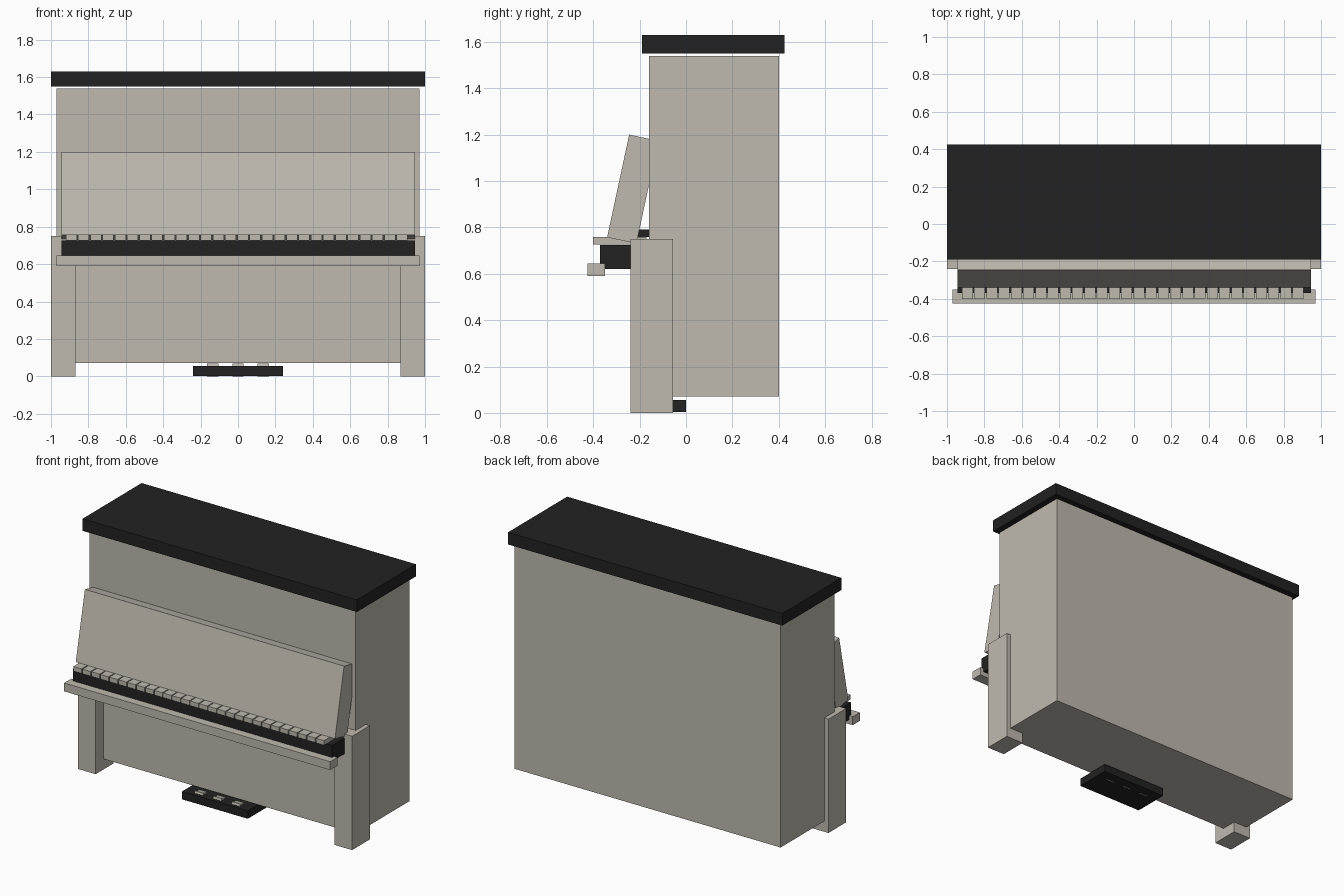
import bpy
import math
from mathutils import Matrix, Vector

cube = bpy.data.objects.get("Cube")
if cube:
    bpy.data.objects.remove(cube, do_unlink=True)


def material(name, rgb):
    mat = bpy.data.materials.new(name)
    mat.use_nodes = True
    color = (*rgb, 1.0)
    mat.diffuse_color = color
    mat.node_tree.nodes["Principled BSDF"].inputs["Base Color"].default_value = color
    return mat


BEIGE = material("warm grey wood", (0.52, 0.49, 0.43))
BLACK = material("black lacquer", (0.016, 0.016, 0.016))


def box(name, mat, x, y, z, tilt=0.0):
    """Box between (min, max) pairs, tilted about x through its centre."""
    bpy.ops.mesh.primitive_cube_add(size=1)
    obj = bpy.context.object
    obj.name = name
    spans = (x, y, z)
    centre = Vector([sum(s) / 2 for s in spans])
    size = Vector([s[1] - s[0] for s in spans])
    obj.data.transform(Matrix.Diagonal(size.to_4d()))
    obj.location = centre
    obj.rotation_euler.x = tilt
    obj.data.materials.append(mat)
    return obj


# Case and lid
box("case", BEIGE, (-0.97, 0.97), (-0.16, 0.40), (0.07, 1.54))
box("lid", BLACK, (-1, 1), (-0.19, 0.425), (1.55, 1.63))

# Front legs
for side, name in ((-1, "right_leg"), (1, "left_leg")):
    box(name, BEIGE, sorted((side * 0.87, side)), (-0.24, -0.055), (0, 0.75))

# Key bed and front rail
box("key_bed", BLACK, (-0.945, 0.945), (-0.37, -0.15), (0.62, 0.725))
box("key_rail", BEIGE, (-0.97, 0.97), (-0.425, -0.35), (0.59, 0.645))

# Leaning music board, placed by its lower front edge
tilt = math.radians(12.1)
length, thick = 0.453, 0.129
along = Vector((0, math.sin(tilt), math.cos(tilt)))
back = Vector((0, math.cos(tilt), -math.sin(tilt)))
centre = Vector((0, -0.34, 0.757)) + along * length / 2 + back * thick / 2
board = box("music_board", BEIGE, (-0.945, 0.945), (0, thick), (0, length), -tilt)
board.location = centre

# Keys: four octaves
pitch, key_width, first = 0.0655, 0.059, -0.92
for i in range(28):
    x = first + i * pitch
    box(f"white_key_{i + 1}", BEIGE, (x, x + key_width), (-0.40, -0.17), (0.727, 0.758))
    if i % 7 not in (2, 6):
        mid = x + (pitch + key_width) / 2
        box(f"black_key_{i + 1}", BLACK, (mid - 0.016, mid + 0.016), (-0.30, -0.15), (0.758, 0.79))

# Pedal base and three tilted pedals
box("pedal_base", BLACK, (-0.24, 0.24), (-0.24, 0), (0.003, 0.055))
for x, name in ((-0.135, "right_pedal"), (0, "middle_pedal"), (0.135, "left_pedal")):
    box(name, BEIGE, (x - 0.03, x + 0.03), (-0.22, -0.06), (0.022, 0.048), math.radians(-16))
